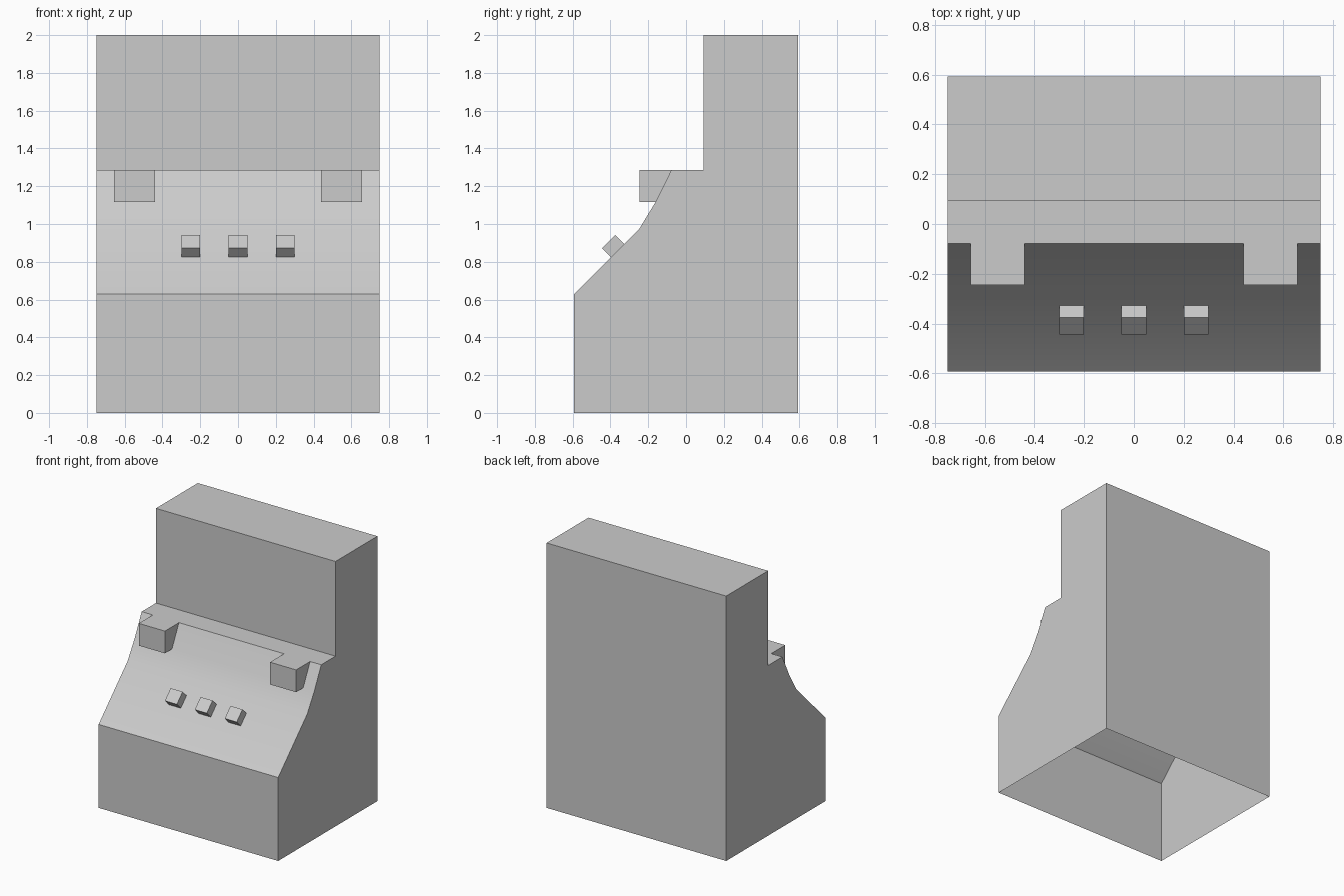
import bpy, bmesh, math

if "Cube" in bpy.data.objects:
    bpy.data.objects.remove(bpy.data.objects["Cube"])


def extrude_profile(name, profile, x0, x1):
    """Shell from an open (y, z) profile: strip faces along x plus two end caps.
    The gap between the last and first point stays open."""
    bm = bmesh.new()
    left = [bm.verts.new((x0, y, z)) for y, z in profile]
    right = [bm.verts.new((x1, y, z)) for y, z in profile]
    for i in range(len(profile) - 1):
        bm.faces.new((left[i], right[i], right[i + 1], left[i + 1]))
    bm.faces.new(left)
    bm.faces.new(right[::-1])
    bm.normal_update()
    mesh = bpy.data.meshes.new(name)
    bm.to_mesh(mesh)
    bm.free()
    obj = bpy.data.objects.new(name, mesh)
    bpy.context.collection.objects.link(obj)
    return obj


# Cabinet shell, open underneath
body = extrude_profile("cabinet_body", [
    (-0.592, 0), (-0.592, 0.63), (-0.246, 0.976), (-0.161, 1.117),
    (-0.078, 1.285), (0.092, 1.285), (0.092, 2), (0.592, 2), (0.592, 0)],
    -0.75, 0.75)

# Soft shading on the curved sloping panel
bpy.context.view_layer.objects.active = body
body.select_set(True)
bpy.ops.object.shade_smooth_by_angle(angle=math.radians(30))

# Two shelf brackets, open where they meet the slope
for side, x in (("left", -0.548), ("right", 0.548)):
    extrude_profile(f"{side}_bracket", [
        (-0.161, 1.117), (-0.245, 1.117), (-0.245, 1.285), (-0.078, 1.285)],
        x - 0.109, x + 0.109)

# Three square buttons standing off the 45 degree slope
for i, x in enumerate((-0.25, 0, 0.25)):
    extrude_profile(f"button_{i + 1}", [
        (-0.397, 0.825), (-0.444, 0.872), (-0.375, 0.941), (-0.328, 0.894)],
        x - 0.05, x + 0.05)
